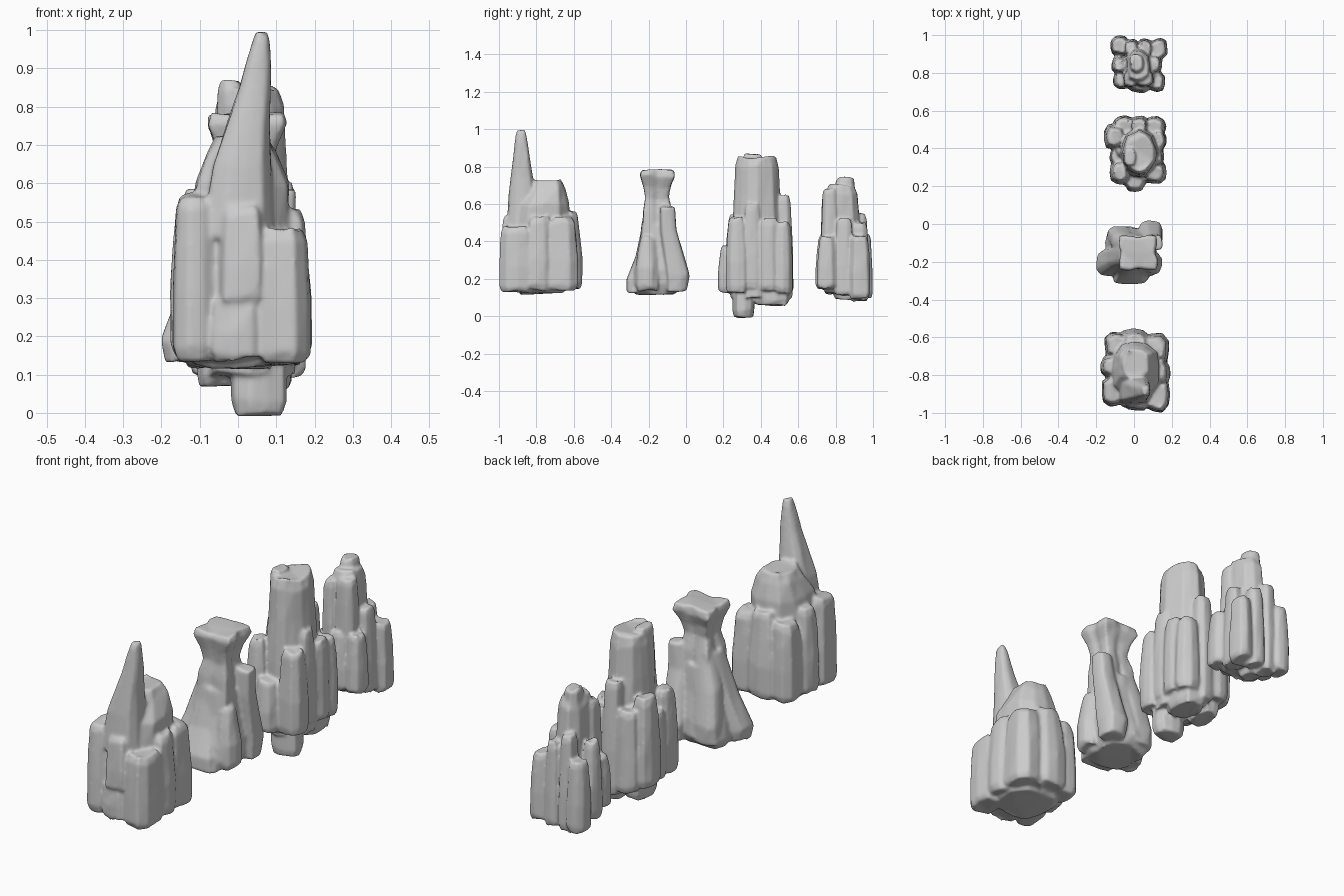
import bpy, bmesh, math, random

rng = random.Random(7)


def loft(bm, sections, jitter=0.1, sides=10, star=0.0):
    """Irregular rock column lofted through (z, cx, cy, rx, ry) sections."""
    wob = [1 + rng.uniform(-jitter, jitter * 0.4) for _ in range(sides)]
    turn = 0 if star else rng.uniform(0, 0.5)
    rings = []
    for z, cx, cy, rx, ry in sections:
        ring = []
        for i in range(sides):
            a = turn + i * math.tau / sides
            c, s = math.cos(a), math.sin(a)
            k = (abs(c) ** 4 + abs(s) ** 4) ** -0.25
            k = (k - star * math.cos(4 * a)) * wob[i] * rng.uniform(0.96, 1.03)
            ring.append(bm.verts.new((cx + rx * k * c, cy + ry * k * s,
                                      z + rng.uniform(-0.01, 0.01))))
        rings.append(ring)
    for a, b in zip(rings, rings[1:]):
        for i in range(sides):
            j = (i + 1) % sides
            bm.faces.new((a[i], a[j], b[j], b[i]))
    bm.faces.new(rings[0][::-1])
    bm.faces.new(rings[-1])


def column(bm, x0, x1, y0, y1, z0, z1, t=0.75):
    """Upright column filling a box, narrowing by t towards a blunt top."""
    cx, cy, rx, ry, h = (x0 + x1) / 2, (y0 + y1) / 2, (x1 - x0) / 2, (y1 - y0) / 2, z1 - z0
    prof = [(0, 0.86), (0.07, 1), (0.4, 0.99), (0.7, (1 + t) / 2), (0.93, t), (1, t * 0.8)]
    loft(bm, [(z0 + h * f, cx, cy, rx * s, ry * s) for f, s in prof])


def rock(name, columns, lofts=(), smooth=5):
    """Fuse all columns into one weathered rock."""
    bm = bmesh.new()
    for c in columns:
        column(bm, *c)
    for sections, star in lofts:
        loft(bm, sections, 0.06, 16 if star else 12, star)
    me = bpy.data.meshes.new(name)
    bm.to_mesh(me)
    bm.free()
    ob = bpy.data.objects.new(name, me)
    bpy.context.collection.objects.link(ob)
    r = ob.modifiers.new("fuse", 'REMESH')
    r.mode, r.voxel_size, r.use_smooth_shade = 'VOXEL', 0.007, True
    s = ob.modifiers.new("weather", 'SMOOTH')
    s.factor, s.iterations = 0.5, smooth
    return ob


# Broad rock with a single finger-like spire
rock("spire_rock", [
    (-0.175, -0.05, -0.97, -0.80, 0.14, 0.57, 0.85),
    (-0.08, 0.09, -0.99, -0.82, 0.14, 0.31, 0.9),
    (-0.06, 0.08, -0.99, -0.82, 0.28, 0.54, 0.9),
    (0.05, 0.19, -1.0, -0.82, 0.13, 0.48, 0.9),
    (0.03, 0.195, -0.86, -0.71, 0.14, 0.53, 0.8),
    (0.02, 0.19, -0.74, -0.58, 0.14, 0.53, 0.8),
    (-0.175, -0.04, -0.82, -0.69, 0.15, 0.56, 0.8),
    (-0.16, -0.02, -0.71, -0.57, 0.15, 0.52, 0.8),
    (-0.08, 0.09, -0.71, -0.555, 0.15, 0.56, 0.7),
    (-0.14, 0.15, -0.92, -0.62, 0.12, 0.65, 0.7),
], [
    ([(0.4, 0.0, -0.78, 0.13, 0.16), (0.6, 0.01, -0.765, 0.12, 0.14),
      (0.68, 0.01, -0.745, 0.09, 0.10), (0.73, 0.01, -0.74, 0.065, 0.075)], 0),
    ([(0.45, 0.0, -0.88, 0.10, 0.08), (0.64, 0.01, -0.875, 0.078, 0.075),
      (0.75, 0.026, -0.877, 0.058, 0.06), (0.85, 0.045, -0.88, 0.042, 0.045),
      (0.92, 0.054, -0.882, 0.032, 0.036), (0.97, 0.059, -0.882, 0.024, 0.028),
      (0.997, 0.062, -0.882, 0.016, 0.02)], 0),
], 10)

# Waisted rock with a flared, four-cornered head and spreading feet
rock("waisted_rock", [
    (0.01, 0.155, -0.27, -0.14, 0.14, 0.43, 0.6),
], [
    # core and head
    ([(0.12, -0.02, -0.16, 0.11, 0.11), (0.17, -0.02, -0.15, 0.14, 0.135),
      (0.25, -0.01, -0.15, 0.135, 0.13), (0.38, 0.0, -0.15, 0.11, 0.10),
      (0.5, 0.01, -0.15, 0.09, 0.088)], 0.02),
    ([(0.45, 0.01, -0.15, 0.09, 0.088), (0.56, 0.015, -0.152, 0.08, 0.08),
      (0.63, 0.02, -0.155, 0.068, 0.066), (0.69, 0.022, -0.155, 0.08, 0.076),
      (0.75, 0.022, -0.152, 0.106, 0.098), (0.78, 0.022, -0.152, 0.10, 0.09)], 0.14),
    # left foot
    ([(0.13, -0.14, -0.21, 0.05, 0.06), (0.19, -0.14, -0.21, 0.06, 0.07),
      (0.34, -0.09, -0.18, 0.055, 0.06), (0.56, -0.03, -0.16, 0.045, 0.05)], 0),
    # front foot
    ([(0.13, -0.02, -0.27, 0.10, 0.05), (0.2, -0.02, -0.265, 0.09, 0.055),
      (0.32, -0.02, -0.215, 0.07, 0.055), (0.5, 0.0, -0.18, 0.05, 0.05)], 0),
    # right rear ridge ending in a ledge
    ([(0.14, 0.09, -0.05, 0.055, 0.055), (0.22, 0.09, -0.045, 0.065, 0.065),
      (0.34, 0.095, -0.07, 0.055, 0.055), (0.46, 0.10, -0.095, 0.05, 0.045),
      (0.59, 0.11, -0.10, 0.042, 0.042)], 0),
    # left rear ridge
    ([(0.15, -0.08, -0.07, 0.065, 0.055), (0.24, -0.08, -0.065, 0.065, 0.055),
      (0.40, -0.06, -0.09, 0.06, 0.05), (0.58, -0.02, -0.12, 0.04, 0.04)], 0),
], 11)

# Tall pillar ringed by lower columns, with stumps hanging beneath
rock("tall_column_rock", [
    (-0.09, 0.11, 0.24, 0.53, 0.12, 0.57, 0.6),
    (-0.06, 0.02, 0.29, 0.42, 0.4, 0.865, 0.85),
    (-0.02, 0.125, 0.25, 0.37, 0.0, 0.45, 0.85),
    (-0.11, 0.0, 0.34, 0.52, 0.07, 0.5, 0.9),
    (0.0, 0.14, 0.36, 0.56, 0.06, 0.4, 0.9),
    (-0.05, 0.06, 0.17, 0.28, 0.13, 0.38, 0.75),
    (-0.13, -0.02, 0.21, 0.34, 0.14, 0.54, 0.75),
    (0.05, 0.175, 0.21, 0.33, 0.13, 0.53, 0.75),
    (0.08, 0.16, 0.30, 0.41, 0.15, 0.60, 0.7),
    (0.07, 0.17, 0.38, 0.50, 0.14, 0.52, 0.85),
    (0.05, 0.17, 0.46, 0.57, 0.13, 0.50, 0.8),
    (-0.03, 0.08, 0.46, 0.575, 0.10, 0.65, 0.75),
    (-0.11, 0.0, 0.46, 0.575, 0.13, 0.52, 0.8),
    (-0.165, -0.04, 0.39, 0.53, 0.15, 0.58, 0.75),
    (-0.13, -0.03, 0.31, 0.41, 0.14, 0.46, 0.8),
], [
    # main pillar, widest on its axes
    ([(0.1, 0.03, 0.38, 0.11, 0.13), (0.45, 0.03, 0.38, 0.10, 0.125),
      (0.65, 0.03, 0.38, 0.088, 0.115), (0.8, 0.03, 0.38, 0.082, 0.108),
      (0.85, 0.03, 0.38, 0.072, 0.095)], -0.09),
], smooth=5)

# Small stepped cluster of columns at the back
rock("small_column_rock", [
    (-0.05, 0.10, 0.73, 0.93, 0.12, 0.70, 0.85),
    (-0.07, 0.12, 0.73, 0.95, 0.12, 0.48, 0.7),
    (-0.03, 0.06, 0.79, 0.91, 0.5, 0.745, 0.8),
    (0.01, 0.11, 0.72, 0.81, 0.3, 0.68, 0.85),
    (-0.06, 0.02, 0.72, 0.82, 0.3, 0.66, 0.85),
    (-0.02, 0.09, 0.69, 0.80, 0.15, 0.42, 0.75),
    (0.07, 0.165, 0.70, 0.81, 0.15, 0.43, 0.75),
    (-0.11, 0.0, 0.71, 0.81, 0.15, 0.40, 0.75),
    (-0.12, -0.03, 0.79, 0.89, 0.13, 0.50, 0.7),
    (0.06, 0.15, 0.79, 0.90, 0.11, 0.52, 0.75),
    (0.08, 0.18, 0.87, 0.985, 0.10, 0.43, 0.8),
    (-0.125, -0.03, 0.89, 1.0, 0.10, 0.44, 0.8),
    (-0.06, 0.03, 0.88, 0.98, 0.08, 0.55, 0.75),
    (0.02, 0.10, 0.88, 0.98, 0.09, 0.50, 0.8),
    (-0.04, 0.05, 0.79, 0.92, 0.09, 0.3, 0.9),
], smooth=5)
